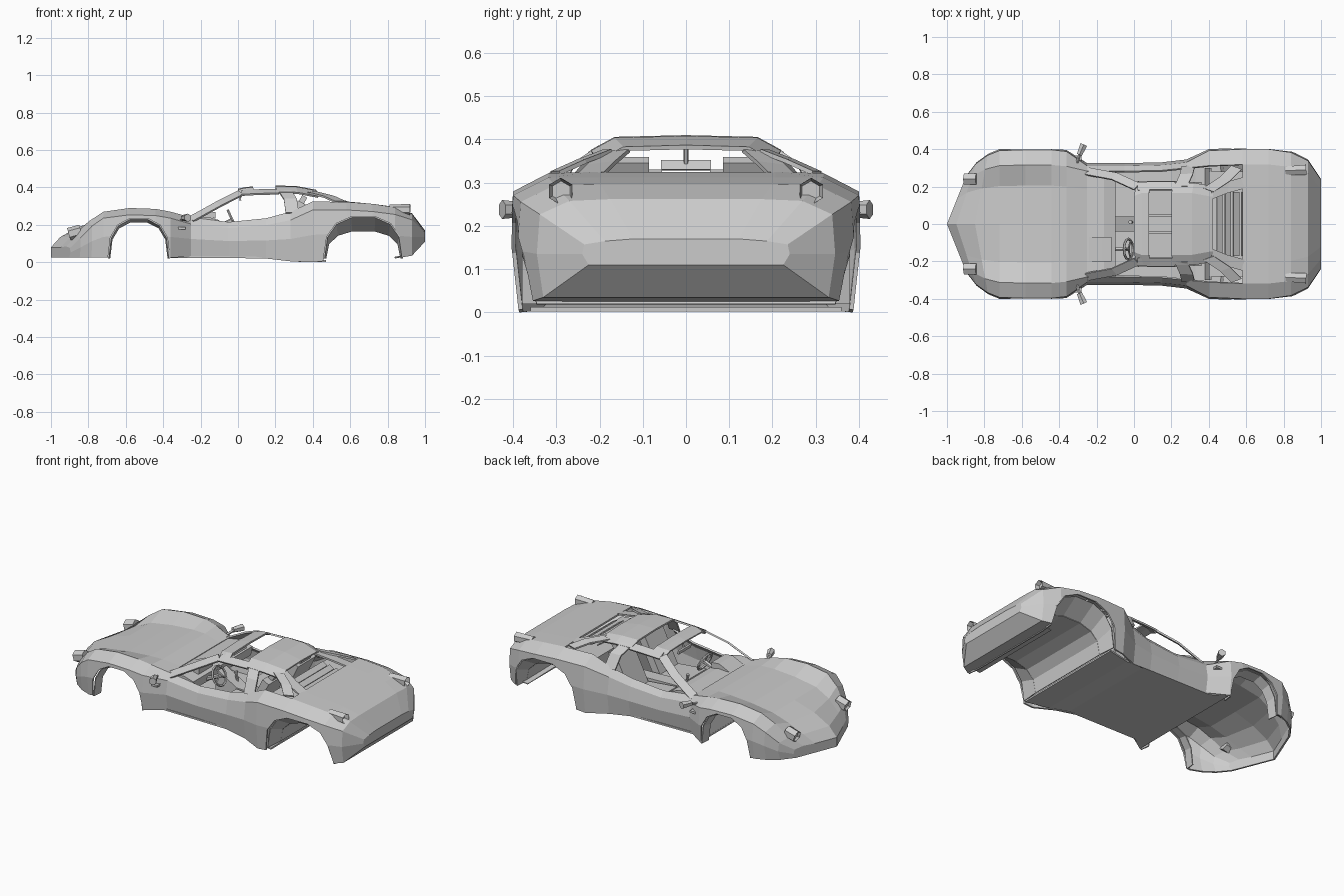
import bpy, bmesh, math
from mathutils import Vector, Matrix

if "Cube" in bpy.data.objects:
    bpy.data.objects.remove(bpy.data.objects["Cube"])


def finish(bm, name, thick=0, mirror=False):
    me = bpy.data.meshes.new(name)
    bm.to_mesh(me)
    bm.free()
    ob = bpy.data.objects.new(name, me)
    bpy.context.collection.objects.link(ob)
    if mirror:
        m = ob.modifiers.new("mirror", 'MIRROR')
        m.use_axis = (False, True, False)
        m.merge_threshold = 0.0005
    if thick:
        s = ob.modifiers.new("solid", 'SOLIDIFY')
        s.thickness = thick
        s.offset = -1
    return ob


def panel(name, rows, thick=0.01):
    """Mirrored quad sheet lofted through rows of points."""
    bm = bmesh.new()
    g = [[bm.verts.new(p) for p in r] for r in rows]
    for a, b in zip(g, g[1:]):
        for j in range(len(a) - 1):
            bm.faces.new((a[j], b[j], b[j + 1], a[j + 1]))
    return finish(bm, name, thick, True)


def band(name, path, across):
    """Flat strip that follows a path with a constant width vector."""
    return panel(name, [[Vector(p), Vector(p) + Vector(across)] for p in path])


def prism(name, prof, y0, y1, mirror=False):
    """Side profile (x, z) extruded across y."""
    bm = bmesh.new()
    f = bm.faces.new([bm.verts.new((x, y0, z)) for x, z in prof])
    r = bmesh.ops.extrude_face_region(bm, geom=[f])
    vs = [v for v in r["geom"] if isinstance(v, bmesh.types.BMVert)]
    bmesh.ops.translate(bm, verts=vs, vec=(0, y1 - y0, 0))
    bmesh.ops.recalc_face_normals(bm, faces=bm.faces)
    return finish(bm, name, 0, mirror)


def slab(name, a, b, t, y0, y1, mirror=False):
    """Plate running from a to b in side view, t thick."""
    d = Vector((b[0] - a[0], b[1] - a[1])).normalized() * t
    prof = [a, b, (b[0] - d.y, b[1] + d.x), (a[0] - d.y, a[1] + d.x)]
    return prism(name, prof, y0, y1, mirror)


def rod(name, a, b, r1, r2=None, n=6, mirror=False, dish=0):
    """n-sided rod from a to b, optionally with a recessed end at b."""
    a, b = Vector(a), Vector(b)
    bm = bmesh.new()
    d = b - a
    mat = Matrix.Translation((a + b) / 2) @ d.to_track_quat('Z', 'Y').to_matrix().to_4x4()
    bmesh.ops.create_cone(bm, cap_ends=True, segments=n, radius1=r1,
                          radius2=r2 or r1, depth=d.length, matrix=mat)
    if dish:
        bm.normal_update()
        f = max(bm.faces, key=lambda q: q.calc_center_median().dot(d))
        bmesh.ops.inset_region(bm, faces=[f], thickness=r1 * 0.3)
        bmesh.ops.translate(bm, verts=f.verts, vec=-d.normalized() * dish)
    return finish(bm, name, 0, mirror)


# Body shell: x, centre height, crown height, half width, bottom height
stations = [
    (-1, .08, .085, .26, .025), (-.95, .135, .145, .33, .025), (-.85, .19, .22, .375, .025),
    (-.72, .23, .27, .4, .025), (-.58, .252, .29, .405, .03), (-.44, .262, .285, .405, .03),
    (-.36, .262, .27, .395, .025), (-.25, .242, .24, .325, .03), (-.05, .24, .215, .325, .03),
    (.15, .24, .235, .33, .02), (.28, .27, .27, .345, .005), (.4, .33, .325, .4, 0),
    (.58, .325, .322, .408, .02), (.72, .312, .312, .408, .02), (.84, .296, .294, .39, .02),
    (.93, .262, .258, .345, .035), (1, .17, .165, .24, .11)]


def section(x, zc, z2, w, zb):
    """Half cross-section from centre top round to centre bottom, swept back at the nose."""
    cabin = -.26 < x < .3
    crown = w * (.87 if cabin else .78)
    mid = lambda f: zb + (z2 - zb) * f
    sweep = max(0, -.72 - x) / .28 * .4
    pts = [(0, zc), (.65 * crown, zc), (crown, z2), (w * (.955 if cabin else .98), mid(.83 if cabin else .86)),
           (w, mid(.45)), (w - .015, zb), (0, zb)]
    return [(x + sweep * y, y, z) for y, z in pts]


bm = bmesh.new()
grid = [[bm.verts.new(p) for p in section(*s)] for s in stations]
for i in range(len(grid) - 1):
    x = stations[i][0]
    for j in range(6):
        cabin_hole = j < 2 and -.26 < x < .57
        open_belly = j == 5 and x < .83
        if not (cabin_hole or open_belly):
            bm.faces.new((grid[i][j], grid[i + 1][j], grid[i + 1][j + 1], grid[i][j + 1]))
bm.faces.new(grid[0])
bm.faces.new(grid[-1][::-1])
bmesh.ops.delete(bm, geom=[v for v in bm.verts if not v.link_faces], context='VERTS')
body = finish(bm, "body_shell", .01, True)


# Wheel arch openings and their liners
def arch_points(cx, a, h):
    out = []
    for k in range(8):
        c, s = math.cos(math.pi * k / 7), abs(math.sin(math.pi * k / 7))
        out.append((cx - a * math.copysign(abs(c) ** .8, c), .02 + (h - .02) * s ** .8))
    return out


for nm, cx, a, h, drop, y_in in (("front", -.53, .166, .238, .93, .32), ("rear", .67, .213, .248, .7, .27)):
    arch, inner = arch_points(cx, a, h), arch_points(cx, a * .96, h * drop)
    prof = [(cx - a, -.1)] + arch + [(cx + a, -.1)]
    for s in (1, -1):
        cut = prism(nm + "_arch_cutter", prof, .302 * s, .6 * s)
        cut.hide_render = True
        cut.display_type = 'WIRE'
        b = body.modifiers.new("arch", 'BOOLEAN')
        b.operation, b.solver, b.object = 'DIFFERENCE', 'EXACT', cut
    panel(nm + "_arch_liner", [[(u, y_in, v), (x, .345 if x > .87 else .378, z)]
                               for (x, z), (u, v) in zip(arch, inner)], .006)
    if nm == "rear":
        panel("rear_underbody", [[(u, 0, v), (u, y_in, v)] for u, v in inner], .006)

# Floor and bulkheads
panel("floor", [[(x, 0, z), (x, y, z)] for x, y, z in
                ((-.36, .37, .034), (-.27, .315, .034), (.2, .315, .03), (.33, .33, .012), (.47, .36, .012))])
slab("firewall", (-.35, .03), (-.29, .23), .01, -.3, .3)
slab("rear_bulkhead", (.39, .02), (.415, .28), .01, -.3, .3)


# Roof, pillars and window frames
def roof_row(x, z, y=.165):
    return [(x, 0, z), (x, y, z - .004), (x + .01, y + .055, z - .034)]


panel("windscreen_header", [roof_row(0, .393, .15), roof_row(.04, .402), roof_row(.08, .405)])
panel("roof", [roof_row(.2, .41), roof_row(.31, .408), roof_row(.42, .387, .145)])
band("roof_rail", [(.02, .182, .386), (.1, .185, .39), (.22, .185, .393)], (0, .042, -.022))
band("front_pillar", [(-.27, .268, .24), (-.12, .24, .323), (.0, .185, .384)], (.03, .034, -.018))
band("middle_pillar", [(.215, .195, .378), (.245, .26, .333), (.255, .302, .26)], (.07, .002, 0))
band("rear_pillar", [(.37, .19, .367), (.46, .25, .344), (.52, .31, .317)], (.055, -.02, .001))
band("rear_window_frame", [(.41, .13, .38), (.5, .165, .35), (.59, .19, .325)], (.01, .065, -.008))

# Engine cover with slats
slab("engine_cover", (.4, .275), (.62, .255), .01, -.28, .28)
for k in range(4):
    x, z = .44 + k * .045, .318 - k * .008
    slab("slat", (x, z), (x + .03, z - .018), .006, -.17, .17)

# Lamps
rod("headlamp", (-.84, .24, .168), (-.905, .24, .15), .034, mirror=True, dish=.012)
rod("tail_lamp", (.81, .285, .283), (.92, .29, .28), .026, .031, mirror=True, dish=.025)

# Door mirrors and side vents
rod("mirror_arm", (-.315, .3, .215), (-.285, .385, .238), .008, n=5, mirror=True)
rod("mirror_head", (-.292, .37, .238), (-.268, .425, .238), .016, .022, mirror=True)
slab("side_vent", (-.33, .176), (-.28, .176), .012, .3, .365, True)

# Seats and console
slab("seat_cushion", (.02, .08), (.23, .06), .05, .05, .23, True)
slab("seat_back", (.25, .09), (.36, .31), .045, .055, .225, True)
slab("headrest", (.345, .3), (.37, .345), .03, .085, .18, True)
prism("centre_console", [(-.12, .04), (-.12, .21), (.02, .13), (.36, .12), (.36, .04)], -.04, .04)
rod("gear_lever", (-.01, .01, .14), (-.02, .01, .2), .006, .011)

# Dashboard and instruments
prism("dashboard", [(-.29, .235), (-.16, .243), (-.1, .225), (-.11, .17), (-.29, .15)], -.28, .28)
prism("instrument_hood", [(-.24, .24), (-.17, .272), (-.12, .268), (-.12, .235)], -.2, -.07)

# Steering wheel
hub, axis = Vector((-.03, -.135, .225)), Vector((.9, 0, .42)).normalized()
bpy.ops.mesh.primitive_torus_add(major_segments=12, minor_segments=5, major_radius=.056,
                                 minor_radius=.007, location=hub,
                                 rotation=axis.to_track_quat('Z', 'Y').to_euler())
bpy.context.object.name = "steering_wheel"
side = Vector((0, 1, 0))
for k in range(3):
    t = math.radians(90 + 120 * k)
    d = side * math.cos(t) + axis.cross(side) * math.sin(t)
    rod("wheel_spoke", hub, hub + d * .055, .005, n=4)
rod("steering_column", hub - axis * .1, hub + axis * .005, .012)

# Rear-view mirror
slab("inner_mirror", (.018, .331), (.012, .352), .01, -.058, .058)
rod("inner_mirror_stem", (.012, 0, .345), (.03, 0, .395), .006, n=5)
